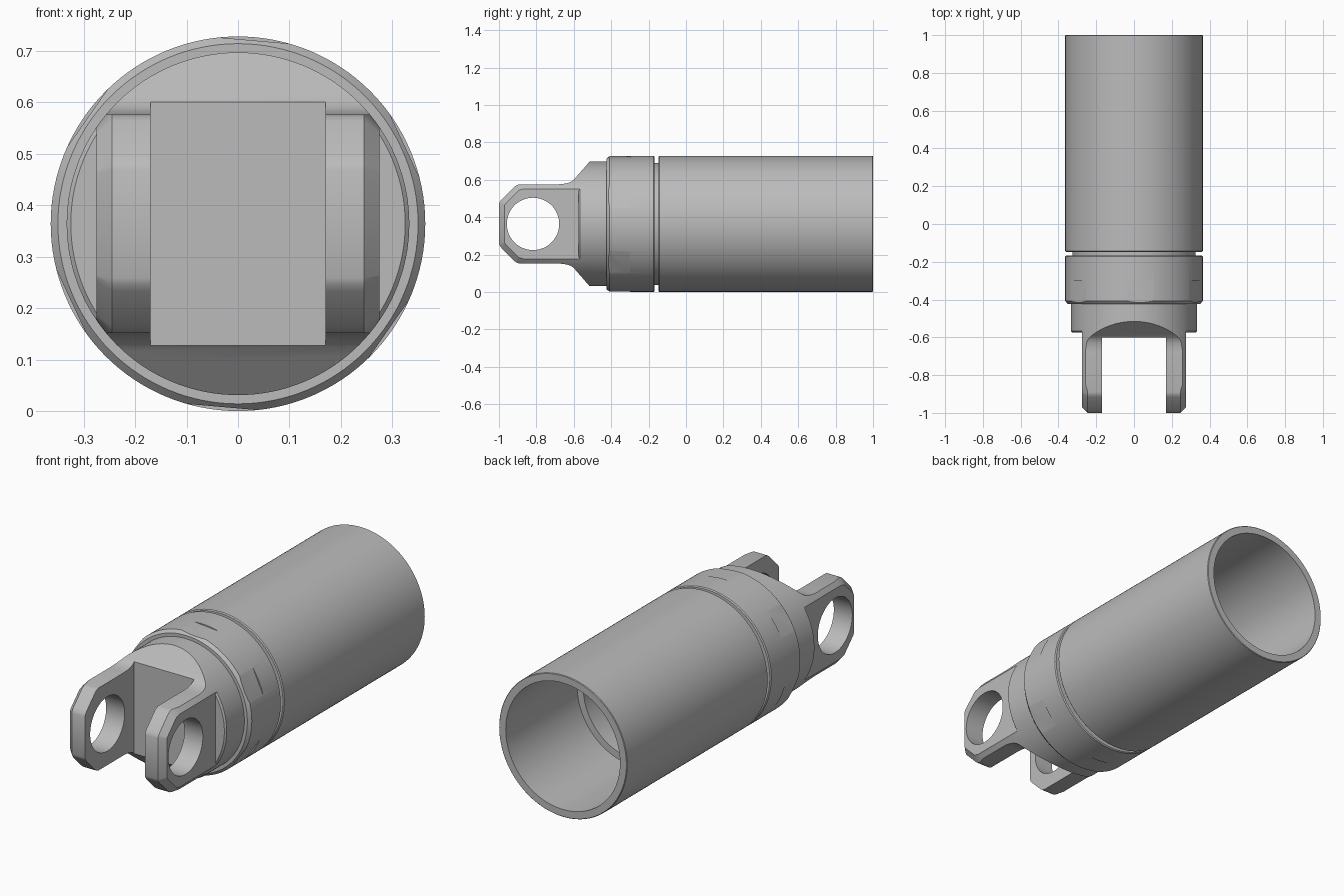
import bpy
import bmesh
import math
from mathutils import Matrix, Vector

AXIS_Z = 0.364      # height of the long axis
SEGMENTS = 128

cube = bpy.data.objects.get("Cube")
if cube:
    bpy.data.objects.remove(cube, do_unlink=True)

steel = bpy.data.materials.new("grey_steel")
steel.use_nodes = True
steel.diffuse_color = (0.5, 0.5, 0.5, 1)
steel.node_tree.nodes["Principled BSDF"].inputs["Base Color"].default_value = (0.5, 0.5, 0.5, 1)


def make(name, bm):
    bmesh.ops.recalc_face_normals(bm, faces=bm.faces)
    mesh = bpy.data.meshes.new(name)
    bm.to_mesh(mesh)
    bm.free()
    mesh.materials.append(steel)
    obj = bpy.data.objects.new(name, mesh)
    obj.location.z = AXIS_Z
    bpy.context.collection.objects.link(obj)
    return obj


def lathe(name, profile, closed):
    """Turn (radius, y) points about the y axis; open profiles get end caps."""
    bm = bmesh.new()
    rings = []
    for r, y in profile:
        angles = [2 * math.pi * i / SEGMENTS for i in range(SEGMENTS)]
        rings.append([bm.verts.new((r * math.cos(a), y, r * math.sin(a))) for a in angles])
    pairs = list(zip(rings, rings[1:]))
    if closed:
        pairs.append((rings[-1], rings[0]))
    else:
        bm.faces.new(rings[0])
        bm.faces.new(rings[-1])
    for a, b in pairs:
        for i in range(SEGMENTS):
            j = (i + 1) % SEGMENTS
            bm.faces.new((a[i], a[j], b[j], b[i]))
    return make(name, bm)


def side_block(name, upper, half_width, chamfer=0.0):
    """Extrude an (y, height) outline, mirrored below the axis, across x."""
    outline = upper + [(y, -h) for y, h in reversed(upper)]
    bm = bmesh.new()
    left = [bm.verts.new((half_width, y, h)) for y, h in outline]
    right = [bm.verts.new((-half_width, y, h)) for y, h in outline]
    bm.faces.new(left)
    bm.faces.new(right)
    for i in range(len(outline)):
        j = (i + 1) % len(outline)
        bm.faces.new((left[i], left[j], right[j], right[i]))
    if chamfer:
        # chamfer the outer edges around the rounded nose
        bmesh.ops.recalc_face_normals(bm, faces=bm.faces)
        nose_edges = [e for e in bm.edges
                      if abs(e.verts[0].co.x - e.verts[1].co.x) < 1e-5
                      and max(v.co.y for v in e.verts) < -0.88]
        bmesh.ops.bevel(bm, geom=nose_edges, offset=chamfer, segments=1, affect="EDGES")
    return make(name, bm)


def box(name, size, centre, turn=0.0):
    bm = bmesh.new()
    matrix = (Matrix.Rotation(turn, 4, "Y") @ Matrix.Translation(Vector(centre))
              @ Matrix.Diagonal((*size, 1)))
    bmesh.ops.create_cube(bm, size=1, matrix=matrix)
    return make(name, bm)


def combine(target, other, operation):
    mod = target.modifiers.new("combine", "BOOLEAN")
    mod.operation = operation
    mod.solver = "EXACT"
    mod.object = other
    bpy.context.view_layer.update()
    graph = bpy.context.evaluated_depsgraph_get()
    mesh = bpy.data.meshes.new_from_object(target.evaluated_get(graph))
    target.modifiers.clear()
    target.data = mesh
    bpy.data.objects.remove(other, do_unlink=True)


# Tube with groove, collar and stepped bore
tube = lathe("tube_and_collar", [
    (0.325, 1.0), (0.361, 1.0), (0.364, 0.997),
    (0.364, -0.143), (0.359, -0.148), (0.326, -0.148), (0.326, -0.168),
    (0.359, -0.168), (0.364, -0.173), (0.364, -0.408), (0.35, -0.424),
    (0.30, -0.424), (0.29, -0.40), (0.29, 0.42), (0.325, 0.42)], True)

# Six wrench flats on the collar
for k in range(6):
    angle = math.radians(85 + 60 * k)
    cutter = box("flat_cutter", (0.2, 0.2, 0.1), (0, -0.40, 0.4075),
                 math.pi / 2 - angle)
    combine(tube, cutter, "DIFFERENCE")

# Clevis: narrow fork and wide hub share the sloped shoulder outline
shoulder = [(-0.68, 0.212), (-0.655, 0.214), (-0.63, 0.219), (-0.612, 0.226),
            (-0.598, 0.238), (-0.44, 0.42), (-0.35, 0.42)]
nose = [(-1.0, 0.105), (-0.995, 0.118), (-0.985, 0.131),
        (-0.917, 0.199), (-0.904, 0.208), (-0.89, 0.212)]
clevis = side_block("clevis", nose + shoulder, 0.275, 0.03)
hub_limit = side_block("hub_limit", [(-0.9, 0.212)] + shoulder, 0.45)
hub = lathe("hub", [(0.325, -0.575), (0.333, -0.567), (0.333, -0.36)], False)
combine(hub, hub_limit, "INTERSECT")
barrel = lathe("barrel_limit", [(0.333, -1.1), (0.333, -0.36)], False)
combine(clevis, barrel, "INTERSECT")
combine(clevis, hub, "UNION")

# Slot between the arms and the pin hole through both
combine(clevis, box("slot", (0.34, 0.6, 0.9), (0, -0.9, 0)), "DIFFERENCE")
bm = bmesh.new()
bmesh.ops.create_cone(bm, cap_ends=True, segments=64, radius1=0.14, radius2=0.14, depth=1,
                      matrix=Matrix.Translation((0, -0.818, 0)) @ Matrix.Rotation(math.pi / 2, 4, "Y"))
combine(clevis, make("pin_hole", bm), "DIFFERENCE")

# Smooth turned surfaces, keep machined edges crisp
bpy.ops.object.select_all(action="DESELECT")
for obj in (tube, clevis):
    obj.select_set(True)
bpy.context.view_layer.objects.active = tube
bpy.ops.object.shade_smooth_by_angle(angle=math.radians(25))
